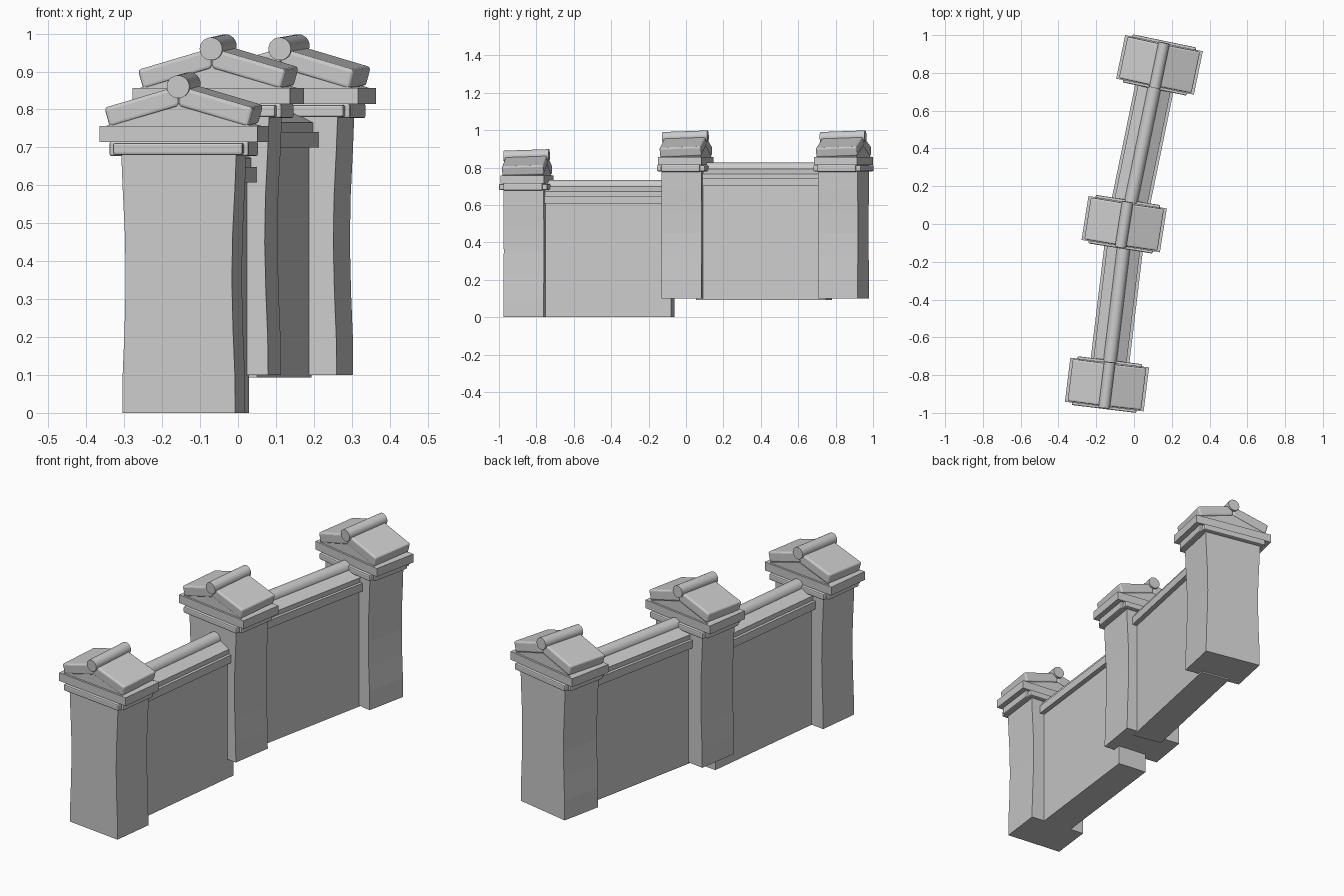
import bpy, bmesh, math
from mathutils import Matrix

if "Cube" in bpy.data.objects:
    bpy.data.objects.remove(bpy.data.objects["Cube"])


def frame(x, y, z, turn):
    return Matrix.Translation((x, y, z)) @ Matrix.Rotation(math.radians(turn), 4, 'Z')


def finish(name, bm, mat, bevel=0, segs=2):
    bmesh.ops.recalc_face_normals(bm, faces=bm.faces)
    me = bpy.data.meshes.new(name)
    bm.to_mesh(me)
    bm.free()
    ob = bpy.data.objects.new(name, me)
    bpy.context.collection.objects.link(ob)
    ob.matrix_world = mat
    if bevel:
        m = ob.modifiers.new("bevel", 'BEVEL')
        m.width, m.segments = bevel, segs
    return ob


def prism(name, pts, y0, y1, mat, bevel=0, segs=2):
    """Extrude an x-z profile along local y."""
    bm = bmesh.new()
    a = [bm.verts.new((x, y0, z)) for x, z in pts]
    b = [bm.verts.new((x, y1, z)) for x, z in pts]
    bm.faces.new(a)
    bm.faces.new(b[::-1])
    n = len(pts)
    for i in range(n):
        bm.faces.new((a[i], b[i], b[(i + 1) % n], a[(i + 1) % n]))
    return finish(name, bm, mat, bevel, segs)


def box(name, w, d, z0, z1, mat, bevel=0):
    h = w / 2
    return prism(name, [(-h, z0), (h, z0), (h, z1), (-h, z1)], -d / 2, d / 2, mat, bevel)


def rod(name, r, y0, y1, z, mat):
    pts = [(r * math.cos(i * math.tau / 32), z + r * math.sin(i * math.tau / 32)) for i in range(32)]
    ob = prism(name, pts, y0, y1, mat)
    for p in ob.data.polygons:
        p.use_smooth = len(p.vertices) == 4
    return ob


def pillar(n, x, y, z, turn):
    m = frame(x, y, z, turn)
    # waisted shaft
    side = [(.15, 0), (.149, .1), (.144, .22), (.141, .35), (.143, .47), (.149, .59), (.153, .69)]
    prism(f"pillar_{n}_shaft", side + [(-px, pz) for px, pz in side[::-1]], -.108, .108, m)
    # necking strips under the cap
    box(f"pillar_{n}_necking_long", .345, .26, .68, .712, m, .006)
    box(f"pillar_{n}_necking_wide", .37, .21, .677, .716, m, .006)
    # cap slab with gable
    box(f"pillar_{n}_cap_slab", .42, .235, .714, .757, m)
    prism(f"pillar_{n}_gable", [(-.195, .756), (.195, .756), (0, .816)], -.108, .108, m)
    # slightly tipped roof tiles and ridge roll
    piv = Matrix.Translation((0, 0, .8))
    t = m @ piv @ Matrix.Rotation(math.radians(2), 4, 'X') @ piv.inverted()
    for s, side_name in ((-1, "left"), (1, "right")):
        prism(f"pillar_{n}_roof_{side_name}",
              [(0, .812), (s * .184, .757), (s * .198, .808), (0, .866)], -.112, .112, t, .009, 3)
    rod(f"pillar_{n}_ridge", .03, -.122, .122, .864, t)


def wall(n, start, end, z):
    dx, dy = end[0] - start[0], end[1] - start[1]
    length = math.hypot(dx, dy)
    m = frame(start[0], start[1], z, -math.degrees(math.atan2(dx, dy)))

    def rect(name, h, z0, z1, bevel=0):
        prism(name, [(-h, z0), (h, z0), (h, z1), (-h, z1)], 0, length, m, bevel)

    rect(f"wall_{n}_panel", .078, 0, .62)
    rect(f"wall_{n}_ledge", .103, .607, .648)
    # coping and ridge roll
    prism(f"wall_{n}_coping", [(-.088, .64), (.088, .64), (.088, .672), (0, .718), (-.088, .672)],
          0, length, m)
    rod(f"wall_{n}_ridge", .035, 0, length, .699, m)


pillar("front", -.143, -.85, 0, -7)
pillar("middle", -.052, -.001, .1, -9)
pillar("back", .135, .842, .1, -11.7)
wall("front", (-.136, -.80), (-.048, -.07), 0)
wall("back", (-.026, .07), (.117, .765), .093)
